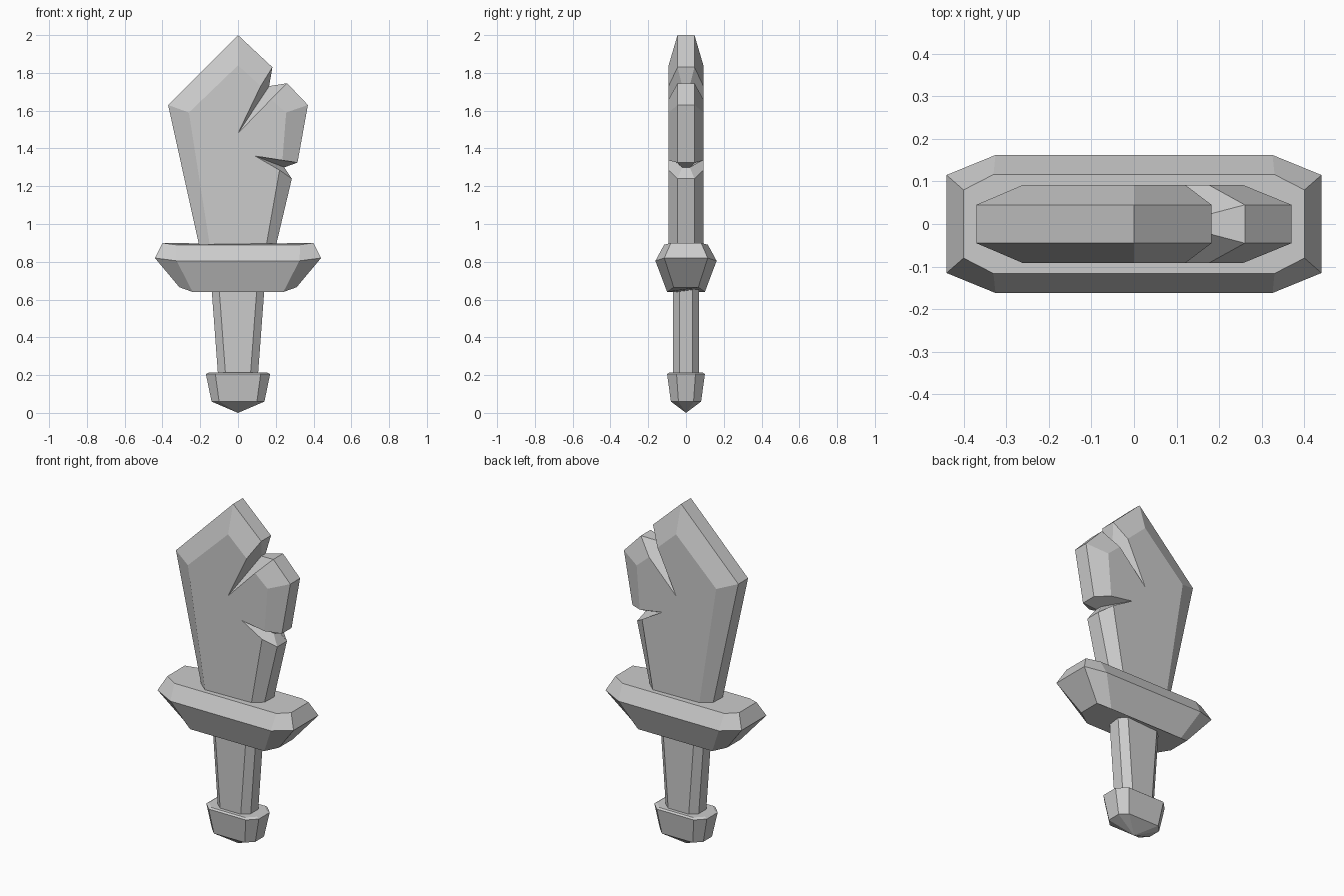
import bpy
import bmesh

cube = bpy.data.objects.get("Cube")
if cube:
    bpy.data.objects.remove(cube)

grey = bpy.data.materials.new("plain grey")
grey.use_nodes = True
colour = (0.6, 0.6, 0.6, 1)
grey.diffuse_color = colour
grey.node_tree.nodes["Principled BSDF"].inputs["Base Color"].default_value = colour


def loft(name, rings, tip=None):
    """Skin a stack of equal-length vertex rings, with an optional pointed start."""
    bm = bmesh.new()
    loops = [[bm.verts.new(p) for p in ring] for ring in rings]
    count = len(loops[0])
    for low, high in zip(loops, loops[1:]):
        for i in range(count):
            j = (i + 1) % count
            bm.faces.new((low[i], low[j], high[j], high[i]))
    bm.faces.new(loops[-1])
    if tip:
        point = bm.verts.new(tip)
        for i in range(count):
            bm.faces.new((point, loops[0][(i + 1) % count], loops[0][i]))
    else:
        bm.faces.new(loops[0][::-1])
    bmesh.ops.recalc_face_normals(bm, faces=bm.faces)
    mesh = bpy.data.meshes.new(name)
    bm.to_mesh(mesh)
    bm.free()
    mesh.materials.append(grey)
    obj = bpy.data.objects.new(name, mesh)
    bpy.context.collection.objects.link(obj)
    return obj


def octagon(long_side, end):
    """Ring from one long-side corner and one end corner, mirrored in x and y."""
    (ax, ay, az), (bx, by, bz) = long_side, end
    half = [(ax, -ay, az), (bx, -by, bz), (bx, by, bz), (ax, ay, az)]
    return half + [(-x, y, z) for x, y, z in reversed(half)]


# Pommel, pointed underneath
loft("pommel", [
    octagon((0.10, 0.08, 0.06), (0.14, 0.04, 0.06)),
    octagon((0.12, 0.10, 0.205), (0.17, 0.05, 0.205)),
    octagon((0.11, 0.09, 0.213), (0.155, 0.045, 0.213)),
], tip=(0, 0, 0))

# Grip, widening upwards
loft("grip", [
    octagon((0.065, 0.07, 0.19), (0.105, 0.035, 0.19)),
    octagon((0.10, 0.07, 0.66), (0.14, 0.035, 0.66)),
])

# Crossguard with slightly raised ends
loft("crossguard", [
    octagon((0.24, 0.10, 0.64), (0.31, 0.065, 0.665)),
    octagon((0.325, 0.162, 0.805), (0.44, 0.115, 0.82)),
    octagon((0.33, 0.116, 0.89), (0.40, 0.08, 0.90)),
])

# Blade: each entry pairs an edge point (x, z, half thickness) with a flat-face point (x, z)
EDGE, FLAT, CUT = 0.045, 0.092, 0.02
outline = [
    ((-0.20, 0.86, EDGE), (-0.145, 0.86)),
    ((0.195, 0.86, EDGE), (0.145, 0.86)),
    ((0.285, 1.24, EDGE), (0.22, 1.285)),   # lower notch
    ((0.245, 1.30, CUT), (0.09, 1.36)),
    ((0.315, 1.325, EDGE), (0.235, 1.337)),
    ((0.37, 1.63, EDGE), (0.255, 1.59)),
    ((0.26, 1.745, EDGE), (0.175, 1.66)),   # upper notch
    ((0.165, 1.73, CUT), (0.0, 1.48)),
    ((0.182, 1.83, EDGE), (0.12, 1.73)),
    ((0.0, 2.0, EDGE), (0.0, 1.84)),        # point
    ((-0.37, 1.63, EDGE), (-0.26, 1.59)),
]
loft("blade", [
    [(x, -FLAT, z) for _, (x, z) in outline],
    [(x, -t, z) for (x, z, t), _ in outline],
    [(x, t, z) for (x, z, t), _ in outline],
    [(x, FLAT, z) for _, (x, z) in outline],
])
